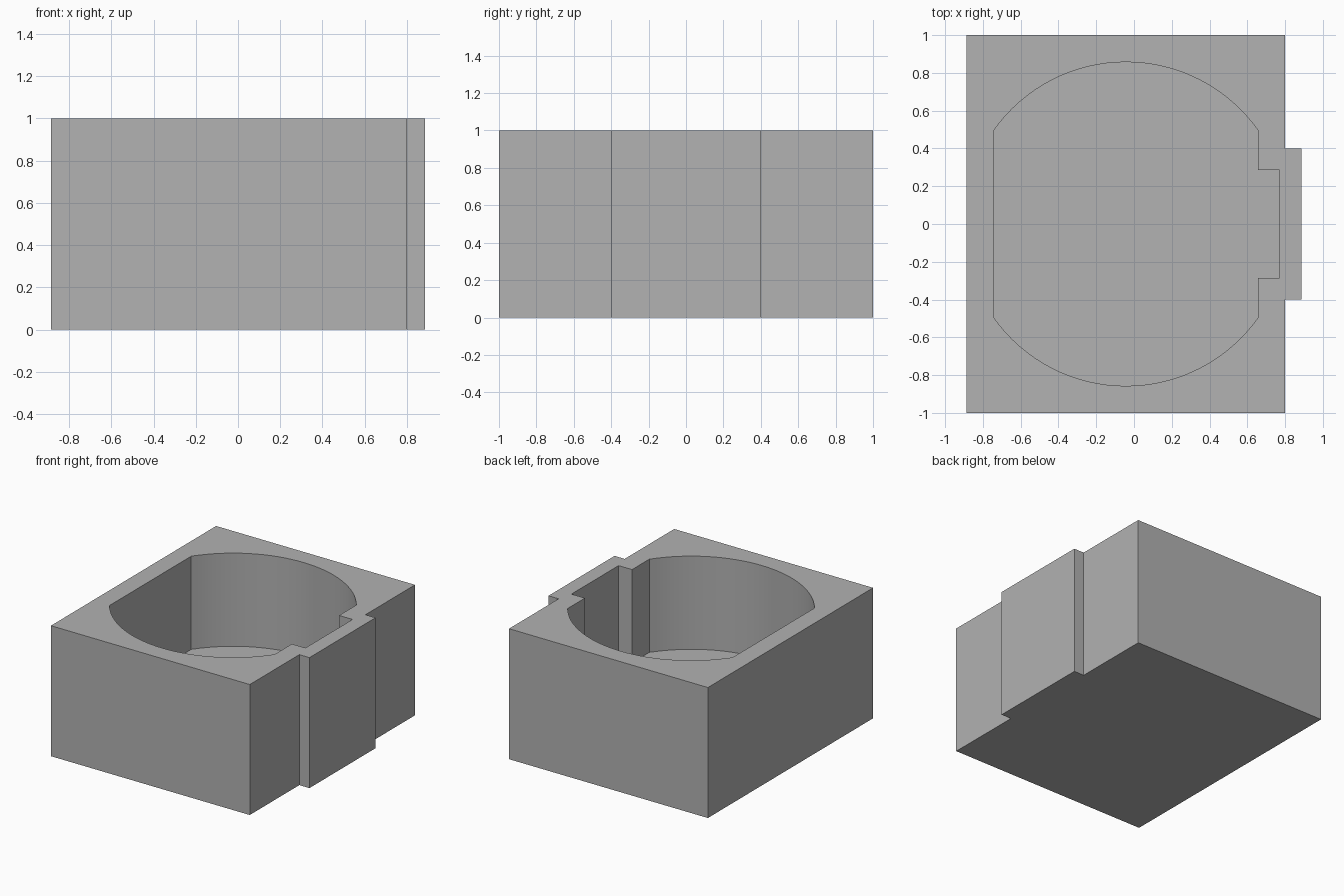
import bpy, bmesh, math

cube = bpy.data.objects.get("Cube")
if cube:
    bpy.data.objects.remove(cube, do_unlink=True)

U = 1 / 7                 # design unit: one wall thickness
LEFT = -6.2 * U           # outer x of the plain side
CX = LEFT + 5.9 * U       # centre of the round cavity
HEIGHT, FLOOR = 1.0, 2 * U

grey = bpy.data.materials.new("plain_grey")
grey.use_nodes = True
colour = (0.445, 0.445, 0.445, 1)
grey.diffuse_color = colour
grey.node_tree.nodes["Principled BSDF"].inputs["Base Color"].default_value = colour


def prism(name, outline, z0, z1):
    """Extrude a closed outline from z0 to z1."""
    bm = bmesh.new()
    base = bm.faces.new([bm.verts.new((x, y, z0)) for x, y in outline])
    top = bmesh.ops.extrude_face_region(bm, geom=[base])["geom"]
    bmesh.ops.translate(bm, vec=(0, 0, z1 - z0),
                        verts=[v for v in top if isinstance(v, bmesh.types.BMVert)])
    bmesh.ops.recalc_face_normals(bm, faces=bm.faces)
    mesh = bpy.data.meshes.new(name)
    bm.to_mesh(mesh)
    bm.free()
    mesh.materials.append(grey)
    obj = bpy.data.objects.new(name, mesh)
    bpy.context.collection.objects.link(obj)
    return obj


def with_mirror(half):
    """Complete an outline that is symmetric about y = 0."""
    return half + [(x, -y) for x, y in reversed(half)]


# Block with a shallow rib on its +x side
step = LEFT + 11.8 * U
body = prism("housing_block", with_mirror(
    [(LEFT, 1), (step, 1), (step, 2.8 * U), (-LEFT, 2.8 * U)]), 0, HEIGHT)

# Cavity: circle with two flat sides and a slot behind the rib
radius, flat, steps = 6 * U, 4.9 * U, 32
start = math.acos(flat / radius)
arc = []
for i in range(steps + 1):
    a = math.pi - start - (math.pi - 2 * start) * i / steps
    arc.append((CX + radius * math.cos(a), radius * math.sin(a)))
slot = LEFT + 11.6 * U
cutter = prism("cavity_cutter", with_mirror(
    arc + [(CX + flat, 2 * U), (slot, 2 * U)]), FLOOR, HEIGHT + 0.2)

cut = body.modifiers.new("cavity", "BOOLEAN")
cut.operation = "DIFFERENCE"
cut.solver = "EXACT"
cut.object = cutter

# Apply the cut, then smooth only the curved walls
bpy.ops.object.select_all(action="DESELECT")
body.select_set(True)
bpy.context.view_layer.objects.active = body
bpy.ops.object.modifier_apply(modifier=cut.name)
bpy.data.objects.remove(cutter, do_unlink=True)
bpy.ops.object.shade_smooth_by_angle(angle=math.radians(25))
